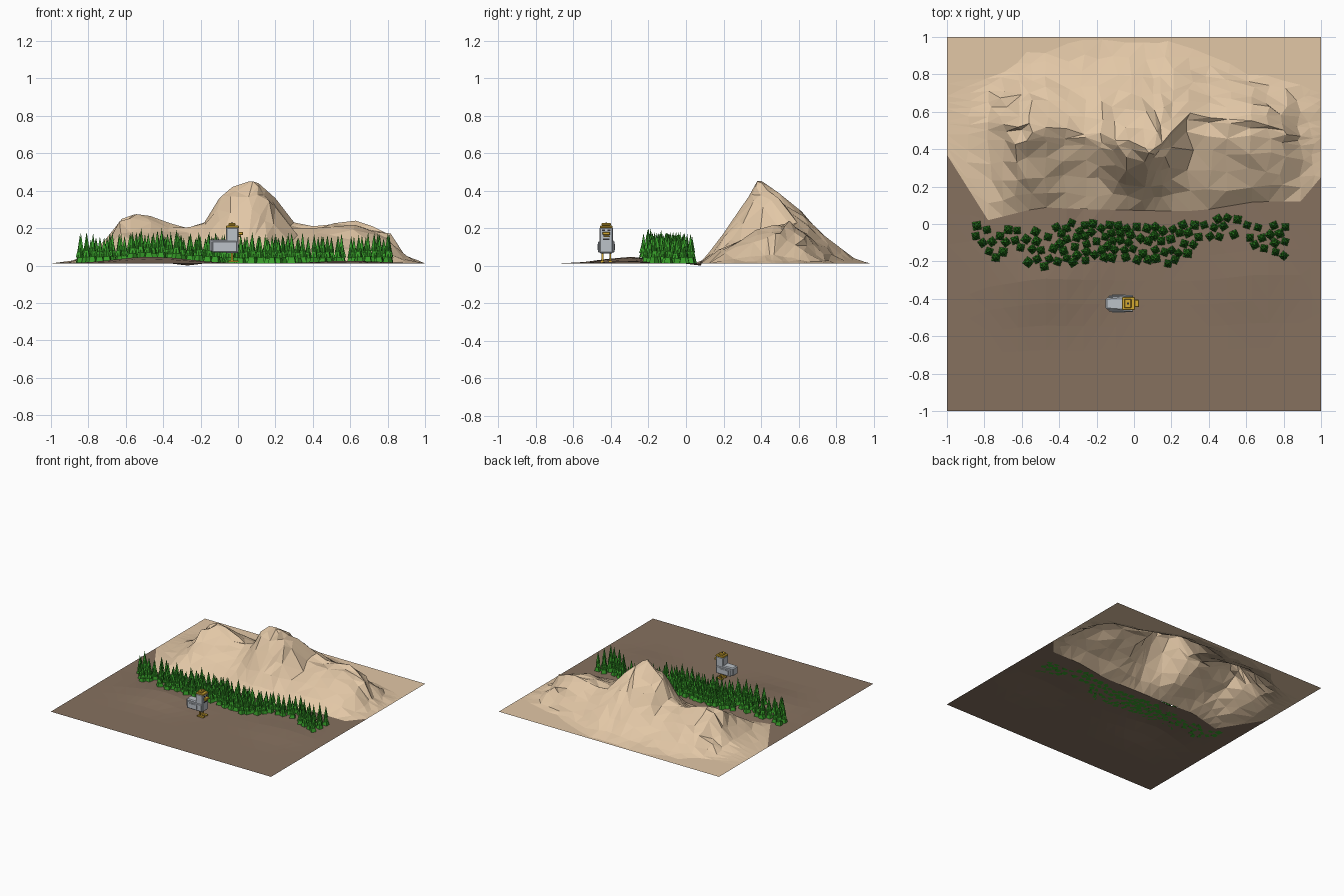
import bpy, bmesh, math, random
from mathutils import Matrix, Vector

if "Cube" in bpy.data.objects:
    bpy.data.objects.remove(bpy.data.objects["Cube"])

random.seed(7)
BASE = 0.011


def mat(name, r, g, b):
    m = bpy.data.materials.new(name)
    lin = lambda c: (c / 255 / 12.92) if c < 10 else ((c / 255 + 0.055) / 1.055) ** 2.4
    m.diffuse_color = (lin(r), lin(g), lin(b), 1)
    m.use_nodes = True
    m.node_tree.nodes["Principled BSDF"].inputs["Base Color"].default_value = m.diffuse_color
    return m


TAN = mat("tan rock", 226, 199, 166)
BROWN = mat("brown soil", 134, 113, 95)
GREEN = mat("leaf green", 56, 160, 42)
GREY = mat("light grey metal", 188, 194, 200)
YELLOW = mat("golden yellow", 212, 170, 50)
DARK = mat("dark grey", 45, 45, 48)


def interp(pts, x):
    if x <= pts[0][0]:
        return pts[0][1]
    for (x0, y0), (x1, y1) in zip(pts, pts[1:]):
        if x <= x1:
            return y0 + (y1 - y0) * (x - x0) / (x1 - x0)
    return pts[-1][1]


def finish(bm, name, material):
    me = bpy.data.meshes.new(name)
    bm.to_mesh(me)
    bm.free()
    me.materials.append(material)
    ob = bpy.data.objects.new(name, me)
    bpy.context.collection.objects.link(ob)
    return ob


def sheet(name, rows, material):
    bm = bmesh.new()
    vs = [[bm.verts.new(p) for p in row] for row in rows]
    for a, b in zip(vs, vs[1:]):
        for i in range(len(a) - 1):
            bm.faces.new((a[i], a[i + 1], b[i + 1], b[i]))
    bmesh.ops.triangulate(bm, faces=bm.faces[:])
    return finish(bm, name, material)


# Terrain curves along x: skyline height, ridge position, front foot and back foot
SKY = [(-1, BASE), (-.86, .03), (-.76, .08), (-.7, .15), (-.62, .25), (-.57, .272),
       (-.47, .265), (-.36, .225), (-.27, .2), (-.18, .23), (-.1, .36), (-.03, .42),
       (.06, .45), (.11, .44), (.2, .36), (.3, .23), (.4, .21), (.5, .22), (.63, .24),
       (.7, .22), (.8, .17), (.9, .045), (1, BASE)]
RIDGE = [(-1, .55), (-.6, .53), (-.45, .51), (-.25, .49), (-.1, .46), (.08, .4),
         (.14, .42), (.2, .48), (.3, .6), (.5, .56), (.65, .56), (.9, .48), (1, .48)]
FOOT = [(-1, .37), (-.78, .02), (-.5, .09), (-.3, .08), (.15, .07), (.35, .07),
        (.65, .12), (.89, .12), (1, .25)]
BACKFOOT = [(-1, .75), (-.75, .78), (-.58, .9), (-.3, .97), (.2, .98), (.4, .9),
            (.6, .82), (.85, .74), (1, .7)]
PEAK_FRONT = [(0, 0), (.22, .17), (.42, .38), (.7, .78), (.9, .97), (1, 1)]
HILL_FRONT = [(0, 0), (.2, .35), (.42, .62), (.7, .87), (1, 1)]
BACK = [(0, 1), (.15, .86), (.32, .68), (.49, .47), (.66, .25), (.83, .08), (1, 0)]
HILL = [(-.5, .5), (-.25, 0), (.2, 0), (.4, 1)]
XS = [-1, -.88, -.78, -.7, -.62, -.56, -.47, -.36, -.27, -.18, -.1, -.03, .06, .11,
      .15, .2, .3, .4, .5, .63, .72, .8, .89, .95, 1]

# Mountains
rows = []
for s in (0, .2, .4, .6, .8, .92, 1, 1.17, 1.34, 1.5, 1.67, 1.84, 2, 3):
    row = []
    for i, x in enumerate(XS):
        f, r, b = interp(FOOT, x), interp(RIDGE, x), interp(BACKFOOT, x)
        h, k = interp(SKY, x) - BASE, interp(HILL, x)
        if s <= 1:
            y = f + (r - f) * s
            z = h * ((1 - k) * interp(PEAK_FRONT, s) + k * interp(HILL_FRONT, s))
        else:
            y = r + (b - r) * (s - 1) if s <= 2 else 1
            z = h * interp(BACK, s - 1)
        if 0 < s < 3 and 0 < i < len(XS) - 1:
            y = min(y + random.uniform(-.015, .015), .995)
            if s != 1:
                x += random.uniform(-.02, .02)
                z *= random.uniform(.9, 1.07)
        row.append((x, y, BASE + min(z, .45 - BASE)))
    rows.append(row)
sheet("mountains", rows, TAN)


# Soil with two low mounds and a small dip at the mountain foot
def soil(x, y):
    g = lambda cx, cy, sx, sy: math.exp(-((x - cx) / sx) ** 2 - ((y - cy) / sy) ** 2)
    return BASE + .036 * g(-.46, -.3, .27, .2) + .014 * g(.6, -.3, .25, .17)


rows = []
for t in (0, .3, .42, .53, .65, .77, .89, 1):
    row = []
    for x in XS:
        y = -1 + (interp(FOOT, x) + 1) * t
        z = soil(x, y) if 0 < t < 1 else BASE
        row.append((x, y, 0 if (t == 1 and x == -.27) else z))
    rows.append(row)
sheet("soil", rows, BROWN)

# Trees: a tall four-sided spike with two skirts each, scattered along a band
LOW = [(-.84, -.1), (-.75, -.19), (-.65, -.12), (-.53, -.24), (-.3, -.2), (-.1, -.18),
       (.2, -.22), (.35, -.12), (.5, -.06), (.64, -.13), (.8, -.18)]
HIGH = [(-.84, 0), (-.7, -.02), (-.5, -.04), (-.35, .02), (-.1, 0), (.2, -.02),
        (.33, .02), (.52, .04), (.8, -.01)]
spots = []
for _ in range(6000):
    x = random.uniform(-.85, .82)
    dense = -.4 < x < .25
    p = Vector((x, random.uniform(interp(LOW, x), interp(HIGH, x))))
    gap = .038 if dense else .046
    if (dense or random.random() < .55) and len(spots) < 118 \
            and all((p - q).length > gap for q in spots):
        spots.append(p)
bm = bmesh.new()
for p in spots:
    h, r, a = random.uniform(.13, .168), random.uniform(.026, .032), random.uniform(0, 1.57)
    for lo, hi, k in ((0, .62, 1), (.2, .82, .8), (.4, 1, .6)):
        m = (Matrix.Translation((p.x, p.y, soil(p.x, p.y) + h * (lo + hi) / 2))
             @ Matrix.Rotation(a + (.78 if lo == .2 else 0), 4, 'Z'))
        bmesh.ops.create_cone(bm, cap_ends=True, segments=4, radius1=r * k, radius2=0,
                              depth=h * (hi - lo), matrix=m)
finish(bm, "trees", GREEN)


# Walking bird-like robot facing +x; y is measured from its centre line
CY = -.425


def box(name, x, y, z, material, bevel=0.0, tail=1.0):
    bm = bmesh.new()
    c = ((x[0] + x[1]) / 2, CY + (y[0] + y[1]) / 2, (z[0] + z[1]) / 2)
    m = Matrix.Translation(c) @ Matrix.Diagonal((x[1] - x[0], y[1] - y[0], z[1] - z[0], 1))
    bmesh.ops.create_cube(bm, size=1, matrix=m)
    for v in bm.verts:  # narrow the rear end
        if v.co.x < c[0]:
            v.co.y = CY + (v.co.y - CY) * tail
    if bevel:
        bmesh.ops.bevel(bm, geom=bm.edges[:], offset=bevel, segments=1, affect='EDGES')
    return finish(bm, name, material)


box("robot_torso", (-.065, .002), (-.036, .036), (.066, .205), GREY, .006)
box("robot_rear_body", (-.152, -.05), (-.038, .038), (.074, .14), GREY, .007, .8)
box("robot_cap", (-.064, .006), (-.034, .034), (.2, .213), YELLOW, .003)
box("robot_cap_knob", (-.052, -.014), (-.025, .025), (.213, .227), YELLOW, .004)
box("robot_cap_dot", (-.038, -.028), (-.005, .005), (.227, .229), DARK)
box("robot_beak_upper", (0, .027), (-.02, .02), (.163, .18), YELLOW, .003)
box("robot_beak_lower", (0, .016), (-.016, .016), (.152, .16), YELLOW, .002)
box("robot_chest_slot", (.001, .004), (-.018, .018), (.138, .146), DARK)
for s, side in ((-1, "right"), (1, "left")):
    span = lambda a, b: tuple(sorted((s * a, s * b)))
    box(side + "_wing", (-.138, -.004), span(.034, .045), (.07, .13), GREY, .005, .95)
    box(side + "_wing_panel", (-.118, -.045), span(.043, .047), (.084, .116), GREY)
    box(side + "_eye", (.001, .004), span(.006, .022), (.185, .193), DARK)
    box(side + "_leg", (-.038, -.028), span(.016, .026), (.024, .07), YELLOW)
    box(side + "_foot", (-.052, .004), span(.011, .031), (.018, .028), YELLOW)
